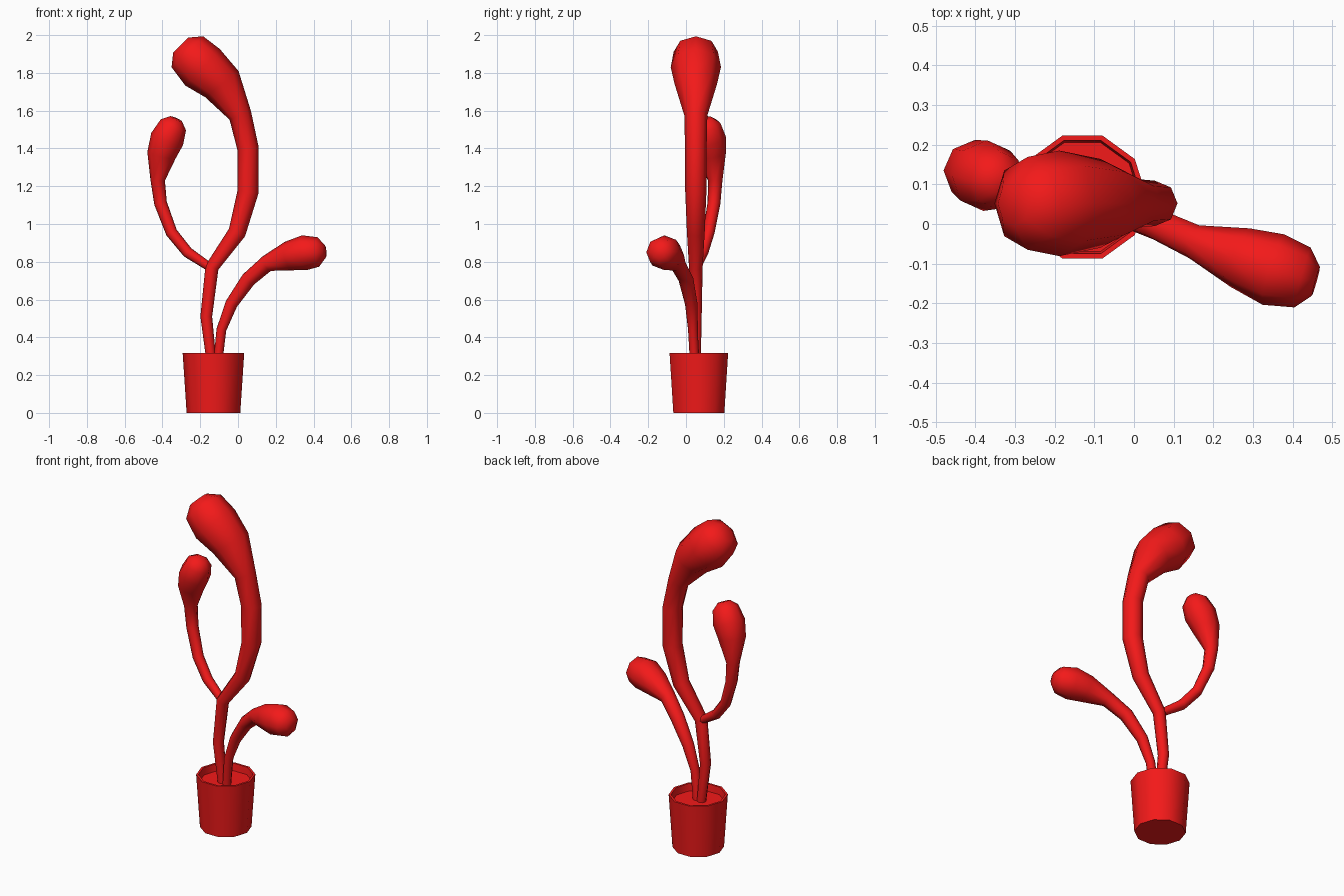
import bpy, bmesh, math
from mathutils import Vector

if "Cube" in bpy.data.objects:
    bpy.data.objects.remove(bpy.data.objects["Cube"])

red = bpy.data.materials.new("red")
red.diffuse_color = (0.9, 0.01, 0.01, 1)
red.use_nodes = True
red.node_tree.nodes["Principled BSDF"].inputs["Base Color"].default_value = red.diffuse_color


def finish(name, bm, angle):
    bmesh.ops.recalc_face_normals(bm, faces=bm.faces)
    mesh = bpy.data.meshes.new(name)
    bm.to_mesh(mesh)
    bm.free()
    mesh.materials.append(red)
    ob = bpy.data.objects.new(name, mesh)
    bpy.context.collection.objects.link(ob)
    bpy.ops.object.select_all(action='DESELECT')
    ob.select_set(True)
    bpy.context.view_layer.objects.active = ob
    bpy.ops.object.shade_smooth_by_angle(angle=math.radians(angle))


def skin(bm, rings):
    # bridge successive vertex rings and close both ends
    n = len(rings[0])
    for a, b in zip(rings, rings[1:]):
        for i in range(n):
            j = (i + 1) % n
            bm.faces.new((a[i], a[j], b[j], b[i]))
    bm.faces.new(rings[0])
    bm.faces.new(rings[-1])


def stalk(name, path, cap, sides=8):
    # path: (x, y, z, radius); cap: length of the rounded tip
    pts = [Vector(p[:3]) for p in path]
    radii = [p[3] for p in path]
    end_dir = (pts[-1] - pts[-2]).normalized()
    pts.append(pts[-1] + end_dir * cap)
    radii.append(radii[-1] * 0.48)
    bm = bmesh.new()
    rings = []
    for k, (p, r) in enumerate(zip(pts, radii)):
        t = (pts[min(k + 1, len(pts) - 1)] - pts[max(k - 1, 0)]).normalized()
        u = Vector((0, 1, 0)).cross(t).normalized()
        v = t.cross(u)
        rings.append([bm.verts.new(p + r * (u * math.cos(a) + v * math.sin(a)))
                      for a in (2 * math.pi * i / sides for i in range(sides))])
    skin(bm, rings)
    finish(name, bm, 60)


# Pot: ten-sided tapered profile with thin rim and sunken soil
bm = bmesh.new()
profile = [(0.142, 0), (0.163, 0.318), (0.15, 0.318), (0.145, 0.275)]
skin(bm, [[bm.verts.new((-0.13 + r * math.cos(math.tau * i / 10),
                         0.068 + r * math.sin(math.tau * i / 10), z))
           for i in range(10)] for r, z in profile])
finish("pot", bm, 40)

# Tall main stem with drooping bulb
stalk("main_stem", [
    (-0.14, 0.052, 0.265, 0.026), (-0.168, 0.052, 0.51, 0.031),
    (-0.138, 0.052, 0.77, 0.036), (-0.005, 0.052, 0.955, 0.047),
    (0.053, 0.052, 1.17, 0.056), (0.053, 0.052, 1.40, 0.057),
    (0.012, 0.052, 1.575, 0.061), (-0.085, 0.052, 1.74, 0.112),
    (-0.188, 0.052, 1.83, 0.133), (-0.268, 0.052, 1.912, 0.117)], 0.05)

# Side branch growing from the main stem
stalk("left_branch", [
    (-0.14, 0.055, 0.765, 0.022), (-0.267, 0.09, 0.85, 0.029),
    (-0.352, 0.12, 0.955, 0.031), (-0.41, 0.148, 1.11, 0.034),
    (-0.425, 0.155, 1.23, 0.038), (-0.405, 0.135, 1.365, 0.077),
    (-0.375, 0.122, 1.45, 0.09), (-0.342, 0.11, 1.525, 0.073)], 0.035)

# Low branch growing from the soil
stalk("right_branch", [
    (-0.107, 0.045, 0.265, 0.024), (-0.088, 0.037, 0.44, 0.026),
    (-0.035, 0.028, 0.577, 0.033), (0.055, 0.0, 0.706, 0.04),
    (0.152, -0.045, 0.79, 0.044), (0.268, -0.085, 0.83, 0.078),
    (0.352, -0.115, 0.848, 0.093), (0.425, -0.135, 0.852, 0.078)], 0.035)
